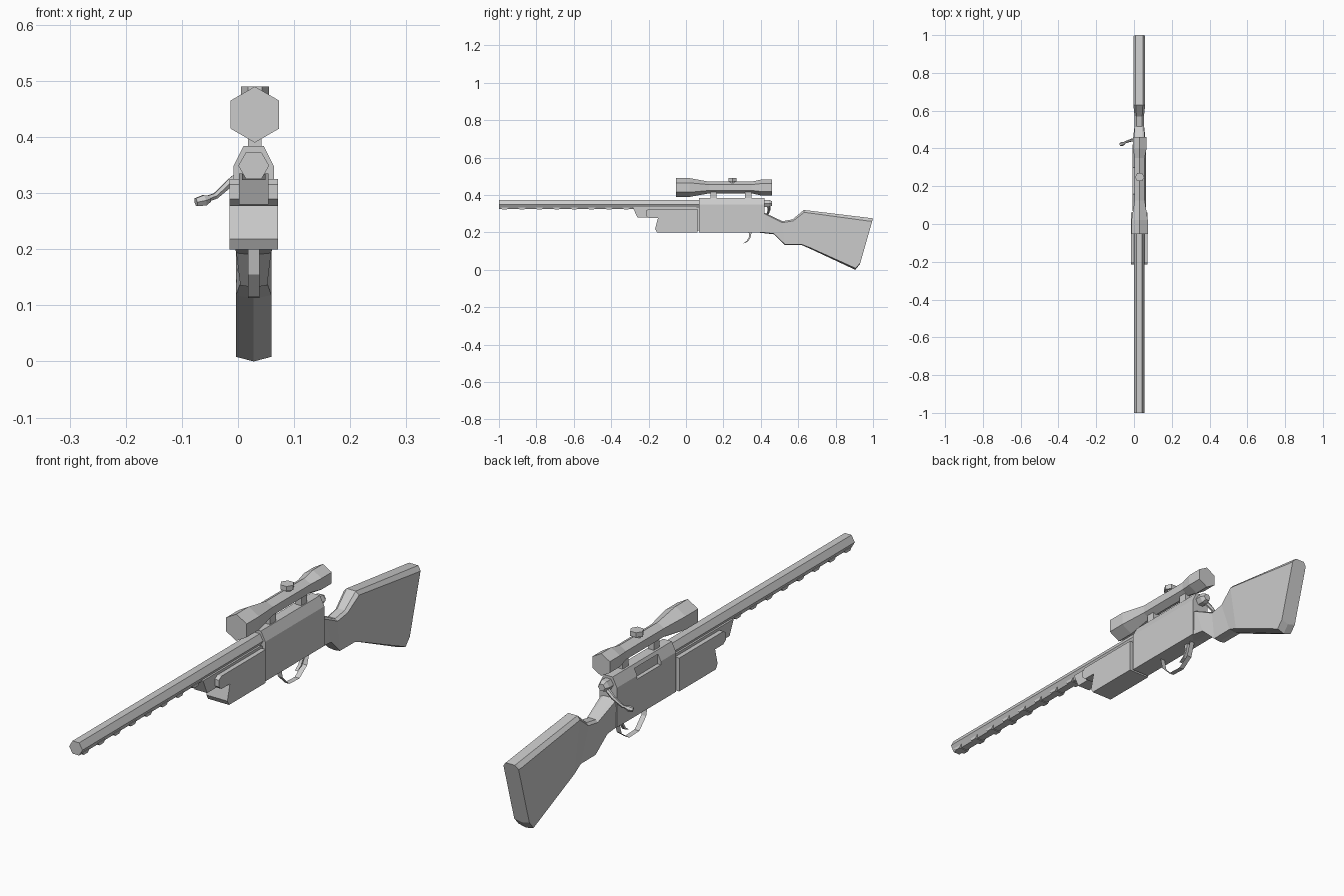
import bpy
import bmesh
from math import sin, cos, pi
from mathutils import Vector

if "Cube" in bpy.data.objects:
    bpy.data.objects.remove(bpy.data.objects["Cube"])

CX = 0.028  # centre plane of the rifle

grey = bpy.data.materials.new("plain grey")
grey.use_nodes = True
grey.diffuse_color = (0.6, 0.6, 0.6, 1)
grey.node_tree.nodes["Principled BSDF"].inputs["Base Color"].default_value = (0.6, 0.6, 0.6, 1)


def loft(name, rings, closed=True):
    """Skin a list of point rings; closed rings get end caps."""
    bm = bmesh.new()
    rows = [[bm.verts.new(p) for p in ring] for ring in rings]
    n = len(rows[0])
    for a, b in zip(rows, rows[1:]):
        for i in range(n if closed else n - 1):
            j = (i + 1) % n
            bm.faces.new((a[i], a[j], b[j], b[i]))
    if closed:
        bm.faces.new(rows[0])
        bm.faces.new(rows[-1])
    bmesh.ops.recalc_face_normals(bm, faces=bm.faces)
    mesh = bpy.data.meshes.new(name)
    bm.to_mesh(mesh)
    bm.free()
    mesh.materials.append(grey)
    obj = bpy.data.objects.new(name, mesh)
    bpy.context.collection.objects.link(obj)
    return obj


def side_prism(name, profile, half, x=CX):
    """Extrude a (y, z) outline sideways."""
    return loft(name, [[(x + s * half, y, z) for y, z in profile] for s in (-1, 1)])


def box(name, y0, y1, z0, z1, half, x=CX):
    return side_prism(name, [(y0, z0), (y1, z0), (y1, z1), (y0, z1)], half, x)


def rod(name, points, radii, sides=6, turn=0.0):
    """Faceted tube through points with a radius at each."""
    pts = [Vector(p) for p in points]
    rings = []
    for i, (p, r) in enumerate(zip(pts, radii)):
        d = (pts[min(i + 1, len(pts) - 1)] - pts[max(i - 1, 0)]).normalized()
        ref = Vector((0, 1, 0)) if abs(d.z) > 0.9 else Vector((0, 0, 1))
        side = d.cross(ref).normalized()
        up = side.cross(d)
        angles = [turn + 2 * pi * k / sides for k in range(sides)]
        rings.append([p + r * (side * cos(a) + up * sin(a)) for a in angles])
    return loft(name, rings)


# Barrel with a row of small lugs underneath
rod("barrel", [(CX, -1, 0.349), (CX, 0.1, 0.349)], [0.0275, 0.0275])
for k in range(8):
    y = -0.97 + k * 0.093
    side_prism("barrel_lug", [(y - 0.022, 0.334), (y - 0.012, 0.323),
                              (y + 0.012, 0.323), (y + 0.022, 0.334)], 0.021)

# Fore end: centre wedge, side flanges and magazine
side_prism("fore_wedge", [(-0.285, 0.335), (-0.26, 0.28), (0.06, 0.28), (0.06, 0.335)], 0.0265)
side_prism("fore_flange", [(-0.2, 0.325), (-0.215, 0.315), (-0.215, 0.29), (-0.2, 0.277),
                           (0.062, 0.277), (0.062, 0.325)], 0.0435)
side_prism("magazine", [(-0.15, 0.277), (-0.165, 0.218), (-0.155, 0.2),
                        (0.062, 0.2), (0.062, 0.277)], 0.0435)
box("receiver_core", 0.0, 0.2, 0.21, 0.33, 0.025)

# Receiver with bevelled top and an ejection port on its right
section = [(-0.036, 0.2), (0.036, 0.2), (0.036, 0.348), (0.018, 0.384),
           (-0.018, 0.384), (-0.036, 0.348)]
receiver = loft("receiver", [[(CX + x, y, z) for x, z in section] for y in (0.07, 0.42)])
port = box("port_cutter", 0.16, 0.3, 0.335, 0.372, 0.012, x=-0.005)
port.hide_render = True
port.hide_viewport = True
cut = receiver.modifiers.new("port", "BOOLEAN")
cut.operation = "DIFFERENCE"
cut.solver = "EXACT"
cut.object = port

# Bolt and its handle
rod("bolt", [(CX, 0.4, 0.355), (CX, 0.445, 0.355), (CX, 0.46, 0.355)], [0.022, 0.022, 0.014])
rod("bolt_handle", [(0.02, 0.44, 0.345), (-0.01, 0.445, 0.322), (-0.04, 0.435, 0.295),
                    (-0.06, 0.425, 0.288)], [0.009, 0.008, 0.006, 0.006])
rod("bolt_knob", [(-0.05, 0.428, 0.29), (-0.06, 0.425, 0.287), (-0.075, 0.42, 0.284)],
    [0.006, 0.011, 0.008])

# Stock: top y, top z, bottom y, bottom z, half width
stations = [(0.40, 0.315, 0.38, 0.20, 0.034),
            (0.43, 0.30, 0.47, 0.19, 0.031),
            (0.515, 0.26, 0.53, 0.132, 0.024),
            (0.57, 0.27, 0.62, 0.132, 0.025),
            (0.63, 0.32, 0.665, 0.112, 0.0315),
            (0.985, 0.277, 0.905, 0.0, 0.0315),
            (1.0, 0.275, 0.93, 0.03, 0.0315)]
rings = []
for yt, zt, yb, zb, w in stations:
    top, bottom = Vector((CX, yt, zt)), Vector((CX, yb, zb))
    ring = []
    for x, t in [(-0.6, 0), (-1, 0.06), (-1, 0.97), (0, 1), (1, 0.97), (1, 0.06), (0.6, 0)]:
        ring.append(top.lerp(bottom, t) + Vector((x * w, 0, 0)))
    rings.append(ring)
loft("stock", rings)

# Trigger and its thin ribbon guard
side_prism("trigger", [(0.335, 0.205), (0.337, 0.175), (0.325, 0.155), (0.305, 0.14),
                       (0.33, 0.15), (0.345, 0.172), (0.352, 0.205)], 0.006)
guard = [(0.2, 0.2), (0.21, 0.155), (0.25, 0.115), (0.31, 0.113), (0.355, 0.145), (0.372, 0.2)]
loft("trigger_guard", [[(CX - 0.01, y, z), (CX + 0.01, y, z)] for y, z in guard], closed=False)

# Scope, adjustment knob and mounts
SX = 0.03
rod("scope", [(SX, y, 0.44) for y in (-0.053, 0.02, 0.125, 0.35, 0.40, 0.46)],
    [0.05, 0.05, 0.031, 0.031, 0.042, 0.042], turn=pi / 6)
rod("scope_knob", [(SX, 0.248, z) for z in (0.44, 0.472, 0.472, 0.49)],
    [0.014, 0.014, 0.025, 0.025])
for y in (0.147, 0.332):
    box("scope_mount", y - 0.017, y + 0.017, 0.375, 0.425, 0.012, x=SX)
